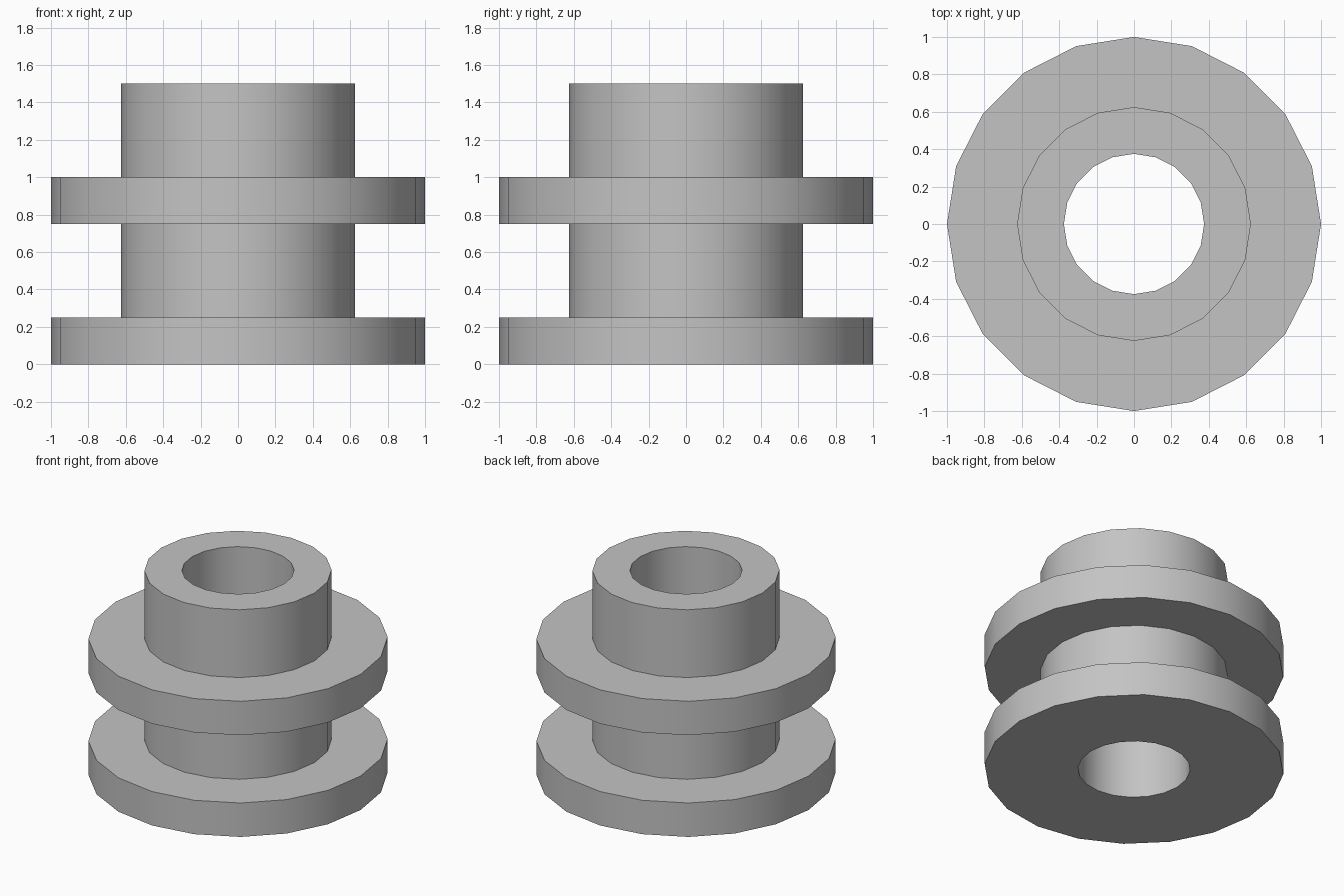
import bpy
import bmesh
from math import cos, sin, tau, radians

cube = bpy.data.objects.get("Cube")
if cube:
    bpy.data.objects.remove(cube)

SIDES = 20
BORE, HUB, FLANGE = 0.375, 0.625, 1.0

grey = bpy.data.materials.new("plain grey")
grey.use_nodes = True
colour = (0.55, 0.55, 0.55, 1)
grey.diffuse_color = colour
grey.node_tree.nodes["Principled BSDF"].inputs["Base Color"].default_value = colour


def lathe(name, profile):
    """Turn a closed (radius, z) profile around the z axis."""
    bm = bmesh.new()
    rings = [[bm.verts.new((r * cos(tau * i / SIDES), r * sin(tau * i / SIDES), z))
              for r, z in profile] for i in range(SIDES)]
    n = len(profile)
    for i in range(SIDES):
        a, b = rings[i], rings[(i + 1) % SIDES]
        for j in range(n):
            k = (j + 1) % n
            bm.faces.new((a[j], b[j], b[k], a[k]))
    bmesh.ops.recalc_face_normals(bm, faces=bm.faces)
    mesh = bpy.data.meshes.new(name)
    bm.to_mesh(mesh)
    bm.free()
    mesh.materials.append(grey)
    obj = bpy.data.objects.new(name, mesh)
    bpy.context.collection.objects.link(obj)
    return obj


# Bored hub with two flanges, turned as one solid
spool = lathe("flanged_bushing", [
    (BORE, 0), (FLANGE, 0), (FLANGE, 0.25), (HUB, 0.25),
    (HUB, 0.75), (FLANGE, 0.75), (FLANGE, 1.0), (HUB, 1.0),
    (HUB, 1.5), (BORE, 1.5),
])

# Smooth walls, crisp rims
bpy.ops.object.select_all(action="DESELECT")
spool.select_set(True)
bpy.context.view_layer.objects.active = spool
bpy.ops.object.shade_smooth_by_angle(angle=radians(30))
